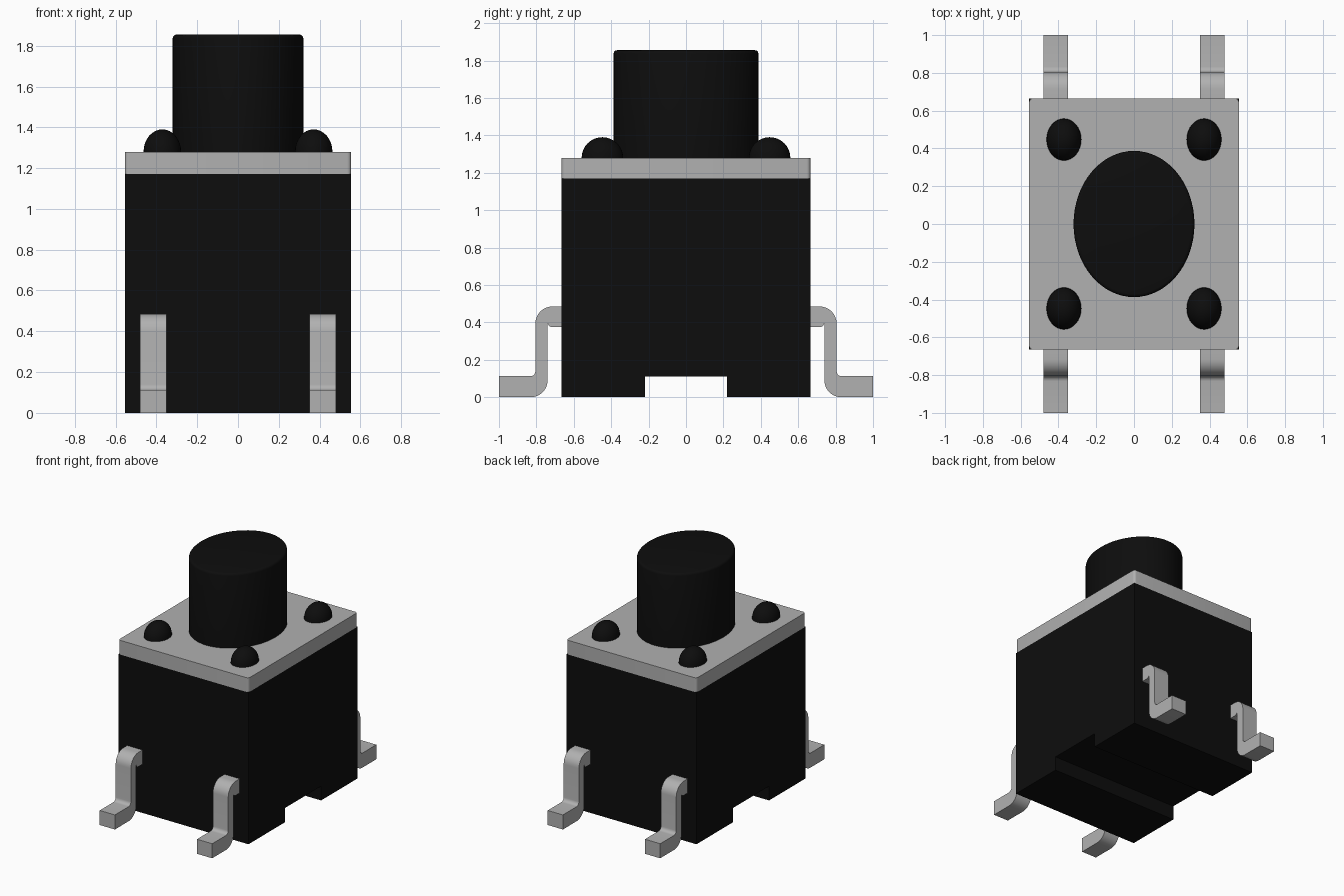
import bpy, bmesh, math
from mathutils import Matrix

cube = bpy.data.objects.get("Cube")
if cube:
    bpy.data.objects.remove(cube, do_unlink=True)


def material(name, rgb, rough):
    m = bpy.data.materials.new(name)
    m.use_nodes = True
    m.diffuse_color = (*rgb, 1)
    bsdf = m.node_tree.nodes["Principled BSDF"]
    bsdf.inputs["Base Color"].default_value = (*rgb, 1)
    bsdf.inputs["Roughness"].default_value = rough
    return m


BLACK = material("black plastic", (0.004, 0.004, 0.004), 0.6)
METAL = material("grey metal", (0.44, 0.44, 0.44), 0.5)


def finish(name, bm, mat, smooth=True):
    """Turn a bmesh into a named, coloured object."""
    bmesh.ops.recalc_face_normals(bm, faces=bm.faces)
    me = bpy.data.meshes.new(name)
    bm.to_mesh(me)
    bm.free()
    me.materials.append(mat)
    ob = bpy.data.objects.new(name, me)
    bpy.context.collection.objects.link(ob)
    if smooth:
        bpy.ops.object.select_all(action='DESELECT')
        ob.select_set(True)
        bpy.context.view_layer.objects.active = ob
        bpy.ops.object.shade_smooth_by_angle(angle=math.radians(35))
    return ob


def extrude_x(profile, x0, x1):
    """Extrude a (y, z) outline from x0 to x1."""
    bm = bmesh.new()
    face = bm.faces.new([bm.verts.new((x0, y, z)) for y, z in profile])
    new = bmesh.ops.extrude_face_region(bm, geom=[face])["geom"]
    verts = [v for v in new if isinstance(v, bmesh.types.BMVert)]
    bmesh.ops.translate(bm, verts=verts, vec=(x1 - x0, 0, 0))
    return bm


def arc(cy, cz, r, a0, a1, n=8):
    """Points of a circular arc, angles in degrees."""
    angles = [math.radians(a0 + (a1 - a0) * i / n) for i in range(n + 1)]
    return [(cy + r * math.cos(a), cz + r * math.sin(a)) for a in angles]


HX, HY = 0.555, 0.665

# Housing with a slot across the underside
half = [(0.22, 0.11), (0.22, 0), (HY, 0), (HY, 1.17)]
finish("housing", extrude_x(half + [(-y, z) for y, z in reversed(half)], -HX, HX),
       BLACK, smooth=False)

# Metal cover plate with slightly rounded upright corners
bm = bmesh.new()
bmesh.ops.create_cube(bm, size=1, matrix=Matrix.Translation((0, 0, 1.225))
                      @ Matrix.Diagonal((2 * HX, 2 * HY, 0.11, 1)))
upright = [e for e in bm.edges if abs(e.verts[0].co.z - e.verts[1].co.z) > 0.05]
bmesh.ops.bevel(bm, geom=upright, offset=0.02, segments=4, profile=0.5, affect='EDGES')
finish("cover_plate", bm, METAL)

# Oval push button with a softened top rim
bm = bmesh.new()
bmesh.ops.create_cone(bm, cap_ends=True, segments=64, radius1=1, radius2=1, depth=0.585,
                      matrix=Matrix.Translation((0, 0, 1.5625))
                      @ Matrix.Diagonal((0.32, 0.387, 1, 1)))
rim = [e for e in bm.edges if all(v.co.z > 1.8 for v in e.verts)]
bmesh.ops.bevel(bm, geom=rim, offset=0.018, segments=3, profile=0.5, affect='EDGES')
finish("push_button", bm, BLACK)

# Bent leg outline: shoulder, upright, foot
leg = ([(HY - 0.01, 0.485)] + arc(0.715, 0.395, 0.09, 90, 0)
       + arc(0.833, 0.14, 0.028, 180, 270, 5)
       + [(1.0, 0.112), (1.0, 0.0)]
       + arc(0.83, 0.09, 0.09, 270, 180)
       + arc(0.715, 0.4, 0.025, 0, -90, 5) + [(HY - 0.01, 0.375)])

for sx, side in ((1, "left"), (-1, "right")):
    for sy, end in ((-1, "front"), (1, "back")):
        # Solder leg
        outline = [(sy * y, z) for y, z in leg]
        finish(f"leg_{end}_{side}", extrude_x(outline, sx * 0.35, sx * 0.48), METAL)

        # Domed rivet, upper half of an oval sphere
        bm = bmesh.new()
        bmesh.ops.create_uvsphere(bm, u_segments=32, v_segments=16, radius=1)
        bmesh.ops.bisect_plane(bm, geom=bm.verts[:] + bm.edges[:] + bm.faces[:],
                               plane_co=(0, 0, 0), plane_no=(0, 0, -1), clear_outer=True)
        bmesh.ops.transform(bm, verts=bm.verts,
                            matrix=Matrix.Translation((sx * 0.371, sy * 0.447, 1.28))
                            @ Matrix.Diagonal((0.092, 0.111, 0.11, 1)))
        finish(f"rivet_{end}_{side}", bm, BLACK)
